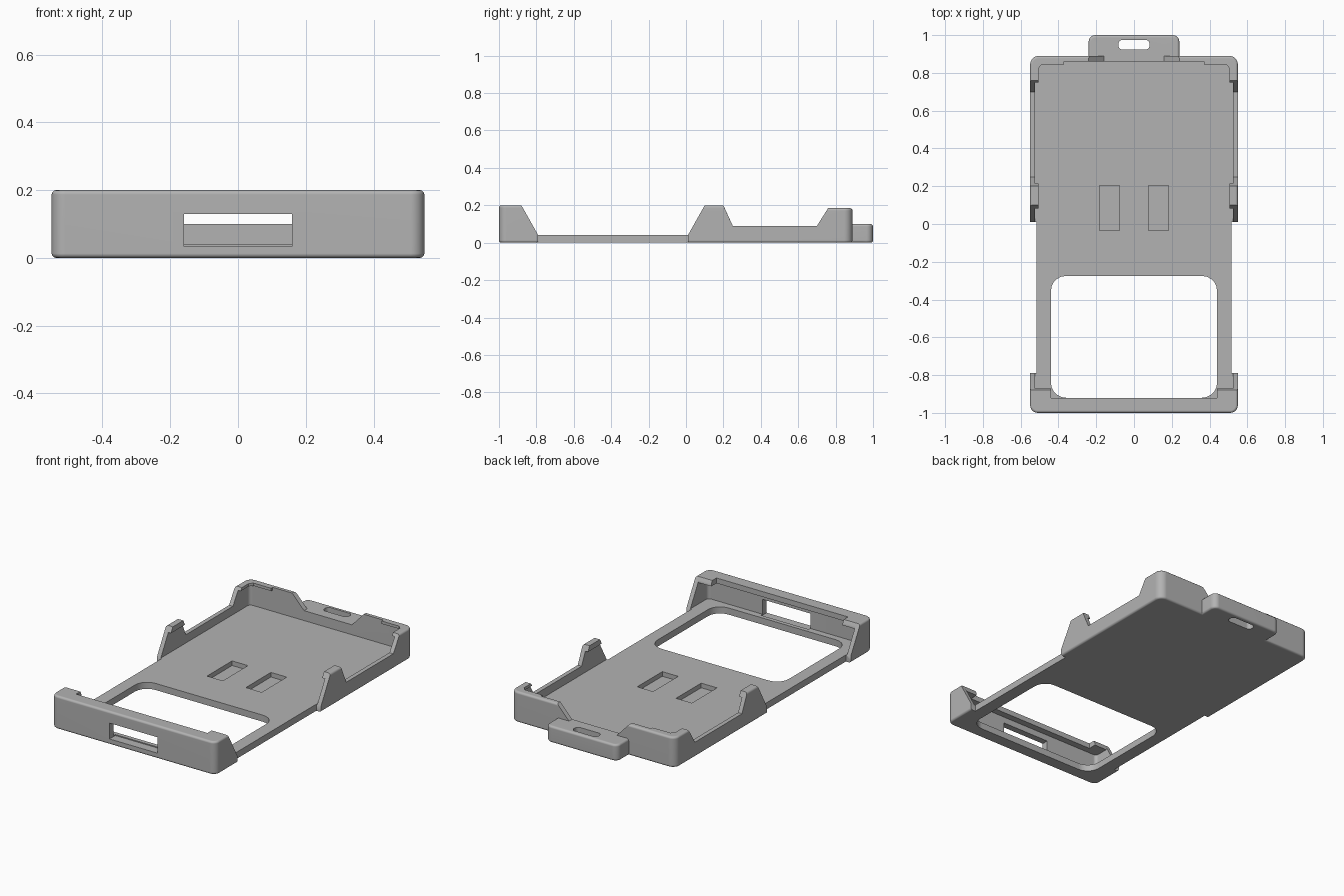
import bpy, bmesh, math

cube = bpy.data.objects.get("Cube")
if cube:
    bpy.data.objects.remove(cube, do_unlink=True)

grey = bpy.data.materials.new("plain grey")
grey.use_nodes = True
GREY = (0.45, 0.45, 0.45, 1)
grey.diffuse_color = GREY
grey.node_tree.nodes["Principled BSDF"].inputs["Base Color"].default_value = GREY


def finish(name, bm):
    bmesh.ops.recalc_face_normals(bm, faces=bm.faces)
    mesh = bpy.data.meshes.new(name)
    bm.to_mesh(mesh)
    bm.free()
    mesh.materials.append(grey)
    obj = bpy.data.objects.new(name, mesh)
    bpy.context.collection.objects.link(obj)
    return obj


def prism(name, points, lo, hi, axis="z"):
    """Extrude a 2D outline along one axis."""
    place = {"x": lambda a, b, h: (h, a, b),
             "y": lambda a, b, h: (a, h, b),
             "z": lambda a, b, h: (a, b, h)}[axis]
    bm = bmesh.new()
    face = bm.faces.new([bm.verts.new(place(a, b, lo)) for a, b in points])
    new = bmesh.ops.extrude_face_region(bm, geom=[face])["geom"]
    shift = place(0, 0, hi - lo)
    bmesh.ops.translate(bm, vec=shift, verts=[v for v in new if isinstance(v, bmesh.types.BMVert)])
    return finish(name, bm)


def block(name, x, y, z, corner=0, rim=0):
    """Box with rounded upright corners and softened top and bottom rims."""
    bm = bmesh.new()
    bmesh.ops.create_cube(bm, size=1)
    for v in bm.verts:
        for i, (a, b) in enumerate((x, y, z)):
            v.co[i] = a if v.co[i] < 0 else b

    def is_upright(e):
        return abs(e.verts[0].co.z - e.verts[1].co.z) > 1e-4
    if corner:
        bmesh.ops.bevel(bm, geom=[e for e in bm.edges if is_upright(e)], offset=corner,
                        segments=5, profile=0.5, affect='EDGES')
    if rim:
        bmesh.ops.bevel(bm, geom=[e for e in bm.edges if not is_upright(e)], offset=rim,
                        segments=3, profile=0.5, affect='EDGES')
    return finish(name, bm)


def combine(target, tool, operation):
    bpy.context.view_layer.objects.active = target
    mod = target.modifiers.new(operation.lower(), 'BOOLEAN')
    mod.operation = operation
    mod.solver = 'EXACT'
    mod.object = tool
    bpy.ops.object.modifier_apply(modifier=mod.name)
    bpy.data.objects.remove(tool, do_unlink=True)


# Solid body: tall front, lower rear, rear hanging tab
tray = block("case_tray", (-0.55, 0.55), (-1, 0.5), (0, 0.2), 0.04, 0.013)
solids = [
    block("rear_body", (-0.55, 0.55), (-0.3, 0.89), (0, 0.185), 0.045, 0.013),
    block("hanging_tab", (-0.24, 0.24), (0.7, 1), (0, 0.1), 0.035, 0.013),
]
for solid in solids:
    combine(tray, solid, 'UNION')

# Opening between the retaining lips, right half mirrored to the left
half = [(0.44, -0.92), (0.44, -0.87), (0.524, -0.87), (0.524, -0.3), (0.506, -0.3),
        (0.506, 0.825), (0.487, 0.845), (0.37, 0.845), (0.37, 0.86)]
mouth = half + [(-x, y) for x, y in reversed(half)]

# Side rim outline: everything above it is removed
rim = [(-0.88, 0.3), (-0.88, 0.2), (-0.79, 0.04), (0.01, 0.04), (0.1, 0.2),
       (0.1, 0.3)]
dip = [(0.2, 0.3), (0.2, 0.2), (0.25, 0.09), (0.7, 0.09), (0.76, 0.185), (0.76, 0.3)]
notch = [(-0.16, 0.1), (0.16, 0.1), (0.348, 0.3), (-0.348, 0.3)]

cutters = [
    block("cavity", (-0.524, 0.524), (-0.96, 0.86), (0.04, 0.168), 0.02),
    prism("mouth", mouth, 0.15, 0.3),
    prism("front_rim_cut", rim, -0.7, 0.7, "x"),
    prism("side_rim_dip", dip, -0.7, 0.7, "x"),
    prism("rear_notch", notch, 0.8, 0.95, "y"),
    block("camera_opening", (-0.44, 0.44), (-0.92, -0.275), (-0.1, 0.1), 0.08),
    block("front_window", (-0.16, 0.16), (-1.1, -0.945), (0.034, 0.13)),
    block("tab_slot", (-0.083, 0.083), (0.923, 0.975), (-0.1, 0.2), 0.022),
]
for side in (-1, 1):
    inner, outer = sorted((side * 0.517, side * 0.7))
    cutters.append(block("waist_cut", (inner, outer), (-0.79, 0.01), (-0.1, 0.4)))
    near, far = sorted((side * 0.077, side * 0.183))
    cutters.append(block("floor_pocket", (near, far), (-0.035, 0.205), (0.012, 0.1)))
for cutter in cutters:
    combine(tray, cutter, 'DIFFERENCE')

# Smooth rounded rims, crisp cut edges
bpy.ops.object.select_all(action='DESELECT')
tray.select_set(True)
bpy.context.view_layer.objects.active = tray
bpy.ops.object.shade_smooth_by_angle(angle=math.radians(35))
weighted = tray.modifiers.new("clean_shading", 'WEIGHTED_NORMAL')
weighted.keep_sharp = True
